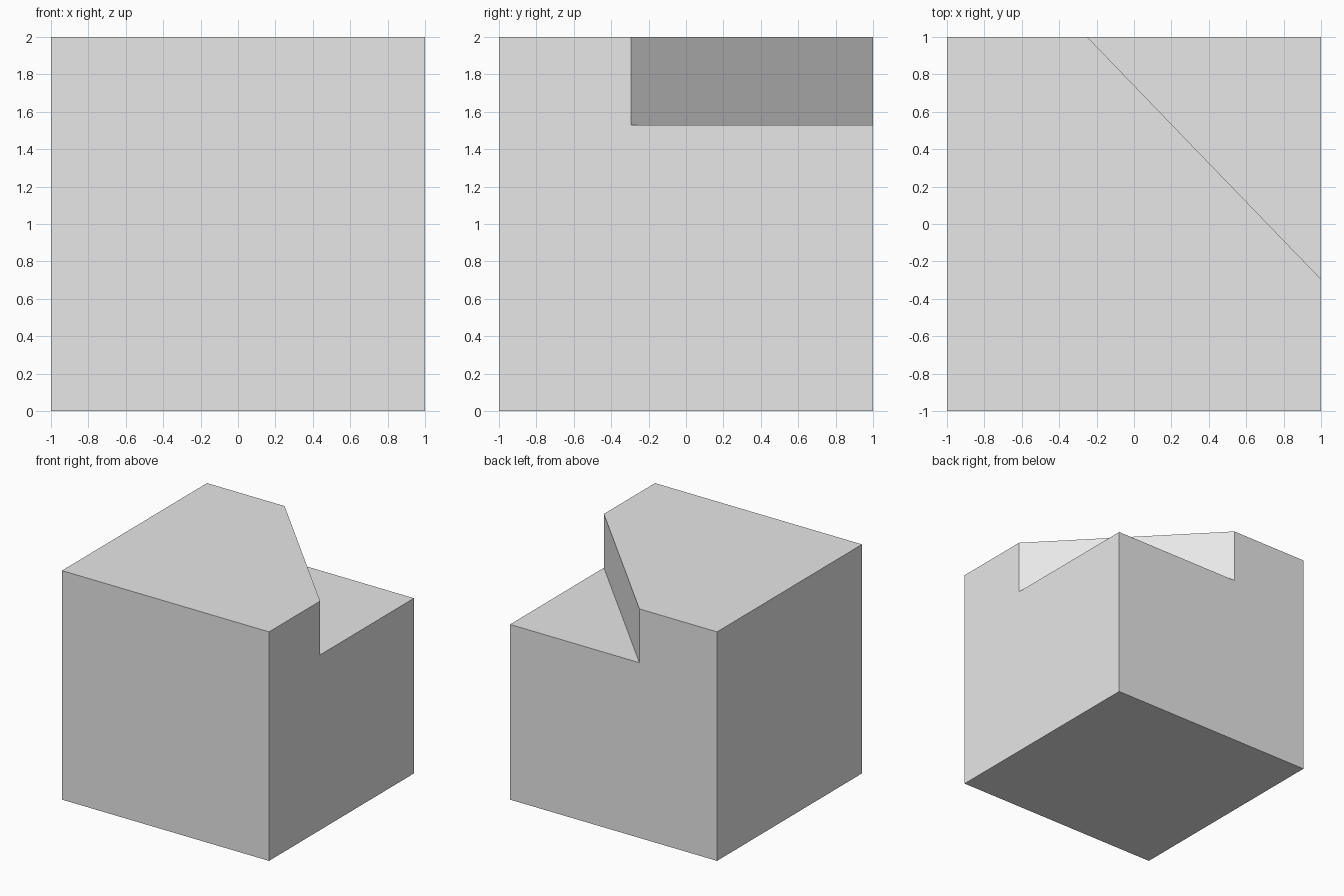
import bpy
import bmesh
import math

cube = bpy.data.objects.get("Cube")
if cube:
    bpy.data.objects.remove(cube, do_unlink=True)

HEIGHT = 2.0
LEDGE = 1.53
CUT_BACK = (-0.25, 1)    # where the notch meets the back side
CUT_SIDE = (1, -0.295)   # where the notch meets the left side

grey = bpy.data.materials.new("light grey")
grey.use_nodes = True
colour = (0.8, 0.8, 0.8, 1)
grey.diffuse_color = colour
grey.node_tree.nodes["Principled BSDF"].inputs["Base Color"].default_value = colour


def prism(name, outline, bottom, top):
    """Extrude a flat outline between two heights."""
    bm = bmesh.new()
    base = bm.faces.new([bm.verts.new((x, y, bottom)) for x, y in outline])
    grown = bmesh.ops.extrude_face_region(bm, geom=[base])
    verts = [v for v in grown["geom"] if isinstance(v, bmesh.types.BMVert)]
    bmesh.ops.translate(bm, verts=verts, vec=(0, 0, top - bottom))
    bmesh.ops.recalc_face_normals(bm, faces=bm.faces)
    mesh = bpy.data.meshes.new(name)
    bm.to_mesh(mesh)
    bm.free()
    mesh.materials.append(grey)
    obj = bpy.data.objects.new(name, mesh)
    bpy.context.collection.objects.link(obj)
    return obj


# Solid block
block = prism("notched_block", [(-1, -1), (1, -1), (1, 1), (-1, 1)], 0, HEIGHT)

# Corner wedge, its diagonal side extended past the block
slope = (CUT_BACK[1] - CUT_SIDE[1]) / (CUT_BACK[0] - CUT_SIDE[0])
reach = 0.5
start = (CUT_BACK[0] - reach, CUT_BACK[1] - reach * slope)
end = (CUT_SIDE[0] + reach, CUT_SIDE[1] + reach * slope)
cutter = prism("notch_cutter", [start, end, (end[0], start[1])], LEDGE, HEIGHT + 1)
cutter.hide_render = True

# Cut the notch, then drop the cutter
cut = block.modifiers.new("corner notch", "BOOLEAN")
cut.operation = "DIFFERENCE"
cut.solver = "EXACT"
cut.object = cutter
bpy.context.view_layer.objects.active = block
block.select_set(True)
bpy.ops.object.modifier_apply(modifier=cut.name)
bpy.data.objects.remove(cutter, do_unlink=True)
